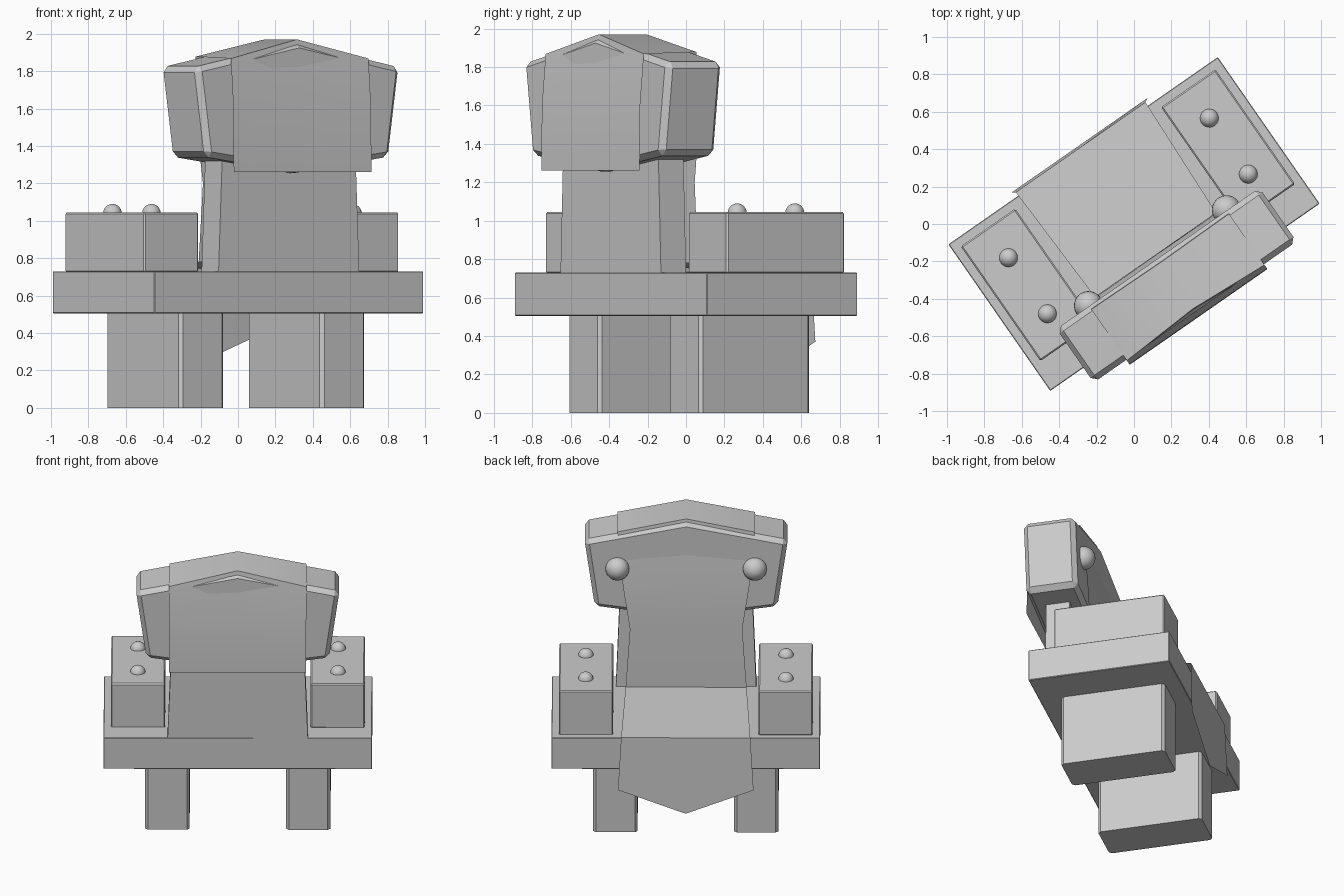
import bpy, bmesh, math
from mathutils import Matrix

if "Cube" in bpy.data.objects:
    bpy.data.objects.remove(bpy.data.objects["Cube"])

TURN = Matrix.Rotation(math.radians(34.8), 4, 'Z')  # whole chair is turned on the ground


def finish(name, bm, smooth=None):
    bmesh.ops.recalc_face_normals(bm, faces=bm.faces)
    bm.transform(TURN)
    me = bpy.data.meshes.new(name)
    bm.to_mesh(me)
    bm.free()
    ob = bpy.data.objects.new(name, me)
    bpy.context.collection.objects.link(ob)
    if smooth:
        bpy.ops.object.select_all(action='DESELECT')
        ob.select_set(True)
        bpy.context.view_layer.objects.active = ob
        bpy.ops.object.shade_smooth_by_angle(angle=math.radians(smooth))
    return ob


def bevel(bm, edges, width):
    bmesh.ops.bevel(bm, geom=edges, offset=width, segments=1, affect='EDGES')


def box(name, x, y, z, width=0.0, upright_only=False):
    bm = bmesh.new()
    bmesh.ops.create_cube(bm, size=1)
    for v in bm.verts:
        v.co = [r[0] + (c + 0.5) * (r[1] - r[0]) for r, c in zip((x, y, z), v.co)]
    if width:
        edges = [e for e in bm.edges if not upright_only
                 or abs(e.verts[0].co.z - e.verts[1].co.z) > 0.01]
        bevel(bm, edges, width)
    return finish(name, bm)


def prism(name, outline, y0, y1, width=0.0):
    # outline in x/z, extruded along y
    bm = bmesh.new()
    face = bm.faces.new([bm.verts.new((x, y0, z)) for x, z in outline])
    ext = bmesh.ops.extrude_face_region(bm, geom=[face])
    for v in [g for g in ext['geom'] if isinstance(g, bmesh.types.BMVert)]:
        v.co.y = y1
    bmesh.ops.recalc_face_normals(bm, faces=bm.faces)
    if width:
        edges = [e for e in bm.edges if e.calc_face_angle(0) > 0.6]
        bevel(bm, edges, width)
    return finish(name, bm)


def stud(name, x, y, z, r):
    bm = bmesh.new()
    bmesh.ops.create_uvsphere(bm, u_segments=24, v_segments=12, radius=r,
                              matrix=Matrix.Translation((x, y, z)))
    return finish(name, bm, 40)


# base slab
box("base", (-0.877, 0.877), (-0.477, 0.477), (0.505, 0.73), 0.004)

# legs, armrests and studs on both sides
for side, s in (("left", -1), ("right", 1)):
    box(side + "_leg", sorted((s * 0.315, s * 0.605)), (-0.33, 0.37), (0, 0.51), 0.018, True)
    box(side + "_armrest", sorted((s * 0.475, s * 0.829)), (-0.316, 0.43), (0.725, 1.045), 0.008)
    for y, place in ((0.235, "front"), (-0.13, "rear")):
        stud(f"{side}_armrest_{place}_stud", s * 0.654, y, 1.04, 0.05)
    stud(side + "_headrest_stud", s * 0.449, -0.22, 1.625, 0.078)

# back panel, narrowing upward
prism("back_panel", [(-0.458, 0.728), (0.458, 0.728), (0.432, 1.4), (-0.432, 1.4)],
      -0.477, -0.318)

# headrest block with peaked top and tapered ends
prism("headrest", [(0, 1.955), (0.665, 1.822), (0.597, 1.342), (0, 1.257),
                   (-0.597, 1.342), (-0.665, 1.822)], -0.573, -0.224, 0.03)

# throw draped over headrest, backrest and seat
# rows: half width, y at edge, z at edge, y at middle, z at middle
rows = [(0.448, -0.605, 1.262, -0.605, 1.262),
        (0.448, -0.602, 1.60, -0.602, 1.62),
        (0.448, -0.578, 1.868, -0.552, 1.97),
        (0.448, -0.245, 1.878, -0.25, 1.97),
        (0.412, -0.205, 1.50, -0.203, 1.52),
        (0.367, -0.20, 1.20, -0.20, 1.20),
        (0.395, -0.20, 0.78, -0.20, 0.78),
        (0.422, 0.50, 0.742, 0.50, 0.742),
        (0.443, 0.512, 0.37, 0.512, 0.20)]
bm = bmesh.new()
grid = [[bm.verts.new(p) for p in ((-w, y, z), (0, ym, zm), (w, y, z))]
        for w, y, z, ym, zm in rows]
for a, b in zip(grid, grid[1:]):
    for i in range(2):
        bm.faces.new((a[i], a[i + 1], b[i + 1], b[i]))
finish("throw", bm, 40)
